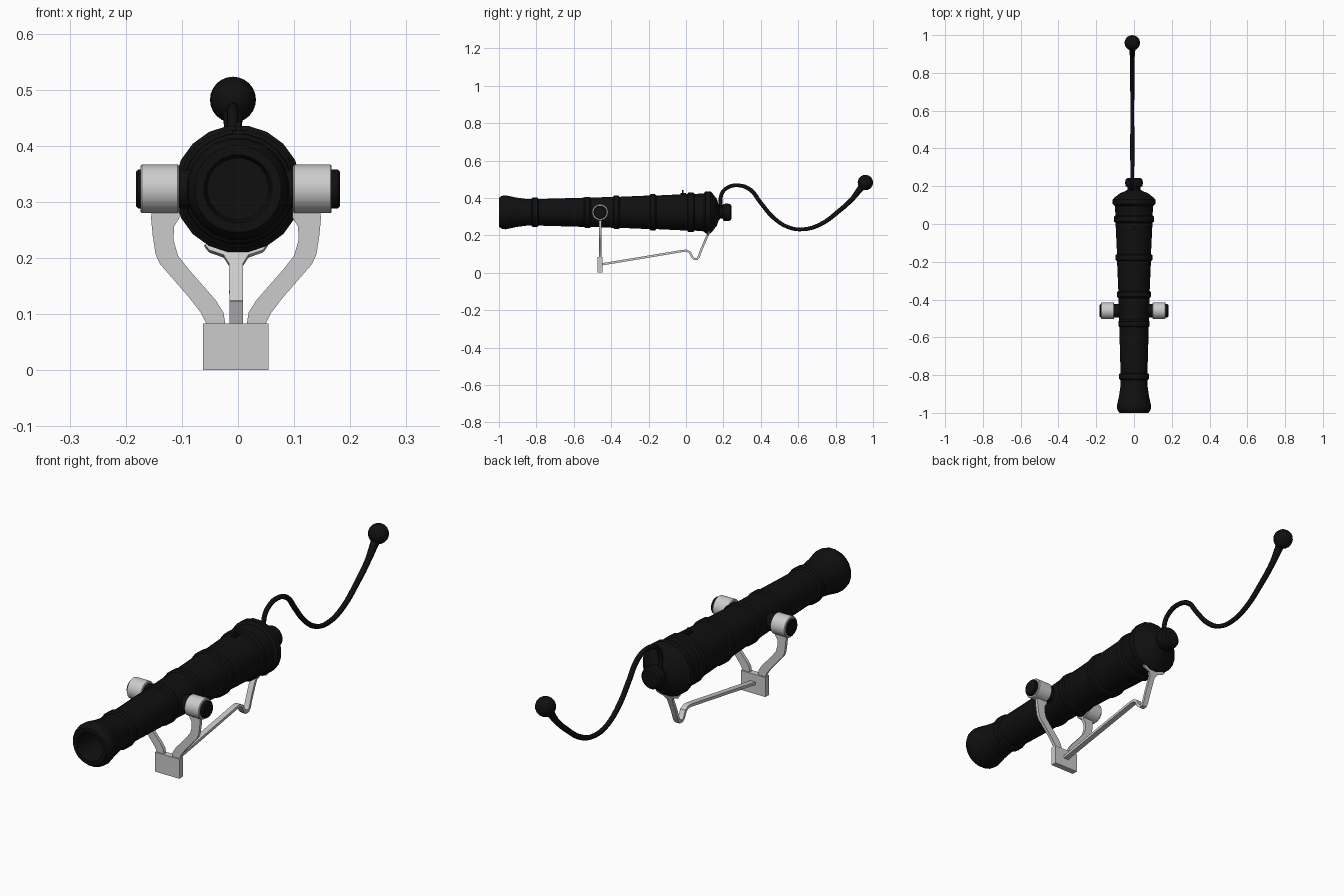
import bpy, bmesh, math
from mathutils import Vector

if "Cube" in bpy.data.objects:
    bpy.data.objects.remove(bpy.data.objects["Cube"])

AXIS_Z = 0.323     # height of the bore axis
TRUN_Y = -0.459    # trunnion position along the barrel
CX = -0.0035       # centre of the iron yoke

black = bpy.data.materials.new("black_iron")
black.diffuse_color = (0.005, 0.005, 0.005, 1)
black.use_nodes = True
black.node_tree.nodes["Principled BSDF"].inputs["Base Color"].default_value = black.diffuse_color


def finish(name, bm, mat=None, angle=35):
    bmesh.ops.recalc_face_normals(bm, faces=bm.faces)
    me = bpy.data.meshes.new(name)
    bm.to_mesh(me)
    bm.free()
    ob = bpy.data.objects.new(name, me)
    bpy.context.collection.objects.link(ob)
    if mat:
        me.materials.append(mat)
    bpy.ops.object.select_all(action='DESELECT')
    ob.select_set(True)
    bpy.context.view_layer.objects.active = ob
    bpy.ops.object.shade_smooth_by_angle(angle=math.radians(angle))
    return ob


def lathe(name, profile, origin, axis, sides, mat=None, closed=False):
    """Revolve (distance, radius) pairs around the x or y axis."""
    bm = bmesh.new()
    rings = []
    for d, r in profile:
        ring = []
        for i in range(1 if r == 0 else sides):
            a = 2 * math.pi * (i + 0.5) / sides
            u, v = r * math.cos(a), r * math.sin(a)
            p = Vector((d, u, v)) if axis == 'x' else Vector((u, d, v))
            ring.append(bm.verts.new(p + Vector(origin)))
        rings.append(ring)
    pairs = list(zip(rings, rings[1:]))
    if closed:
        pairs.append((rings[-1], rings[0]))
    for a, b in pairs:
        for i in range(sides):
            j = (i + 1) % sides
            if len(a) == 1:
                bm.faces.new((a[0], b[j], b[i]))
            elif len(b) == 1:
                bm.faces.new((a[i], a[j], b[0]))
            else:
                bm.faces.new((a[i], a[j], b[j], b[i]))
    return finish(name, bm, mat)


def box(name, lo, hi, mat=None):
    bm = bmesh.new()
    bmesh.ops.create_cube(bm, size=1)
    for v in bm.verts:
        v.co = [(l + h) / 2 + c * (h - l) for l, h, c in zip(lo, hi, v.co)]
    return finish(name, bm, mat)


# Barrel: bore, muzzle swell, reinforcing rings, breech and knob
barrel = [(-0.70, 0), (-0.70, 0.055), (-0.985, 0.055), (-1.0, 0.061), (-1.0, 0.078),
          (-0.985, 0.089), (-0.965, 0.092), (-0.945, 0.088), (-0.91, 0.08), (-0.86, 0.073),
          (-0.825, 0.071)]
for y0, y1, r, base in [(-0.82, -0.795, 0.080, 0.072), (-0.54, -0.515, 0.084, 0.079),
                        (-0.385, -0.36, 0.090, 0.084), (-0.19, -0.165, 0.098, 0.091),
                        (0.012, 0.04, 0.106, 0.099)]:
    barrel += [(y0 - 0.006, base), (y0, r), (y1, r), (y1 + 0.006, base)]
barrel += [(0.095, 0.103), (0.105, 0.114), (0.13, 0.114), (0.14, 0.105), (0.165, 0.072),
           (0.172, 0.05), (0.182, 0.034), (0.195, 0.034), (0.20, 0.045), (0.218, 0.048),
           (0.236, 0.045), (0.243, 0.036), (0.243, 0)]
lathe("barrel", barrel, (0, 0, AXIS_Z), 'y', 20, black)

# Small vent pan on top of the breech
box("vent_pan", (-0.01, -0.03, 0.41), (0.01, 0.0, 0.427), black)
box("vent_lug", (-0.005, -0.022, 0.42), (0.005, -0.014, 0.442), black)

# Trunnion bar through the barrel
lathe("trunnions", [(-0.182, 0), (-0.182, 0.031), (-0.178, 0.035), (0.178, 0.035),
                    (0.182, 0.031), (0.182, 0)], (0, TRUN_Y, AXIS_Z), 'x', 24, black)

# Yoke: sleeve and curved arm on each side
arm = [(-0.152, 0.29), (-0.155, 0.272), (-0.152, 0.24), (-0.147, 0.207), (-0.139, 0.189),
       (-0.124, 0.172), (-0.085, 0.127), (-0.066, 0.102), (-0.054, 0.078),
       (-0.022, 0.078), (-0.026, 0.103), (-0.04, 0.125), (-0.088, 0.18), (-0.107, 0.204),
       (-0.115, 0.232), (-0.114, 0.256), (-0.104, 0.272), (-0.104, 0.29)]
for side, s in (("left", 1), ("right", -1)):
    bore = 0.035
    lathe(side + "_sleeve", [(s * d, r) for d, r in
          [(-0.1705, bore), (-0.1705, 0.041), (-0.168, 0.0435), (-0.104, 0.0435),
           (-0.1015, 0.041), (-0.1015, bore)]],
          (CX, TRUN_Y, AXIS_Z), 'x', 32, closed=True)
    bm = bmesh.new()
    face = bm.faces.new([bm.verts.new((CX + s * (x - CX), TRUN_Y - 0.007, z)) for x, z in arm])
    ext = bmesh.ops.extrude_face_region(bm, geom=[face])
    bmesh.ops.translate(bm, vec=(0, 0.014, 0),
                        verts=[g for g in ext["geom"] if isinstance(g, bmesh.types.BMVert)])
    finish(side + "_yoke_arm", bm)

# Mounting block at the foot
box("mount_block", (-0.062, TRUN_Y - 0.013, 0), (0.054, TRUN_Y + 0.013, 0.083))

# Support strap: flat bar with a hook bend, flaring under the breech (y, z, half width)
path = [(-0.455, 0.044, 0.012), (-0.02, 0.116, 0.012), (0.003, 0.118, 0.012),
        (0.022, 0.108, 0.012), (0.033, 0.084, 0.012), (0.045, 0.073, 0.012),
        (0.06, 0.074, 0.012), (0.068, 0.085, 0.012), (0.084, 0.128, 0.012),
        (0.11, 0.188, 0.0125), (0.117, 0.203, 0.022), (0.121, 0.212, 0.048),
        (0.125, 0.222, 0.056)]
bm = bmesh.new()
rings = []
for i, (y, z, w) in enumerate(path):
    a, b = path[max(i - 1, 0)], path[min(i + 1, len(path) - 1)]
    t = Vector((0, b[0] - a[0], b[1] - a[1])).normalized()
    n = Vector((0, -t.z, t.y)) * 0.006
    c = Vector((CX, y, z))
    rings.append([bm.verts.new(c + n * k + Vector((w * m, 0, 0)))
                  for k, m in ((1, 1), (1, -1), (-1, -1), (-1, 1))])
for a, b in zip(rings, rings[1:]):
    for i in range(4):
        bm.faces.new((a[i], a[i - 1], b[i - 1], b[i]))
bm.faces.new(rings[0])
bm.faces.new(rings[-1])
finish("support_strap", bm)

# Aiming tiller: curved rod swept along a path (y, z, radius)
pts = [(0.188, 0.335, 0.010), (0.190, 0.42, 0.010), (0.222, 0.455, 0.010), (0.28, 0.467, 0.010),
       (0.345, 0.443, 0.011), (0.395, 0.38, 0.011), (0.465, 0.297, 0.011), (0.545, 0.244, 0.010),
       (0.625, 0.232, 0.010), (0.715, 0.257, 0.011), (0.82, 0.332, 0.012), (0.89, 0.396, 0.013),
       (0.93, 0.447, 0.017), (0.95, 0.47, 0.022)]
cu = bpy.data.curves.new("tiller", 'CURVE')
cu.dimensions = '3D'
cu.bevel_depth = 1.0
cu.bevel_resolution = 2
cu.resolution_u = 4
cu.use_fill_caps = True
sp = cu.splines.new('BEZIER')
sp.bezier_points.add(len(pts) - 1)
for bp, (y, z, r) in zip(sp.bezier_points, pts):
    bp.co = (-0.009, y, z)
    bp.radius = r
    bp.handle_left_type = bp.handle_right_type = 'AUTO'
cu.materials.append(black)
tiller = bpy.data.objects.new("tiller", cu)
bpy.context.collection.objects.link(tiller)
bpy.ops.object.select_all(action='DESELECT')
tiller.select_set(True)
bpy.context.view_layer.objects.active = tiller
bpy.ops.object.convert(target='MESH')
bpy.ops.object.shade_smooth_by_angle(angle=math.radians(50))

# Ball grip at the end of the tiller
bm = bmesh.new()
bmesh.ops.create_uvsphere(bm, u_segments=20, v_segments=12, radius=0.041)
bmesh.ops.translate(bm, vec=(-0.009, 0.959, 0.482), verts=bm.verts)
finish("tiller_ball", bm, black)
